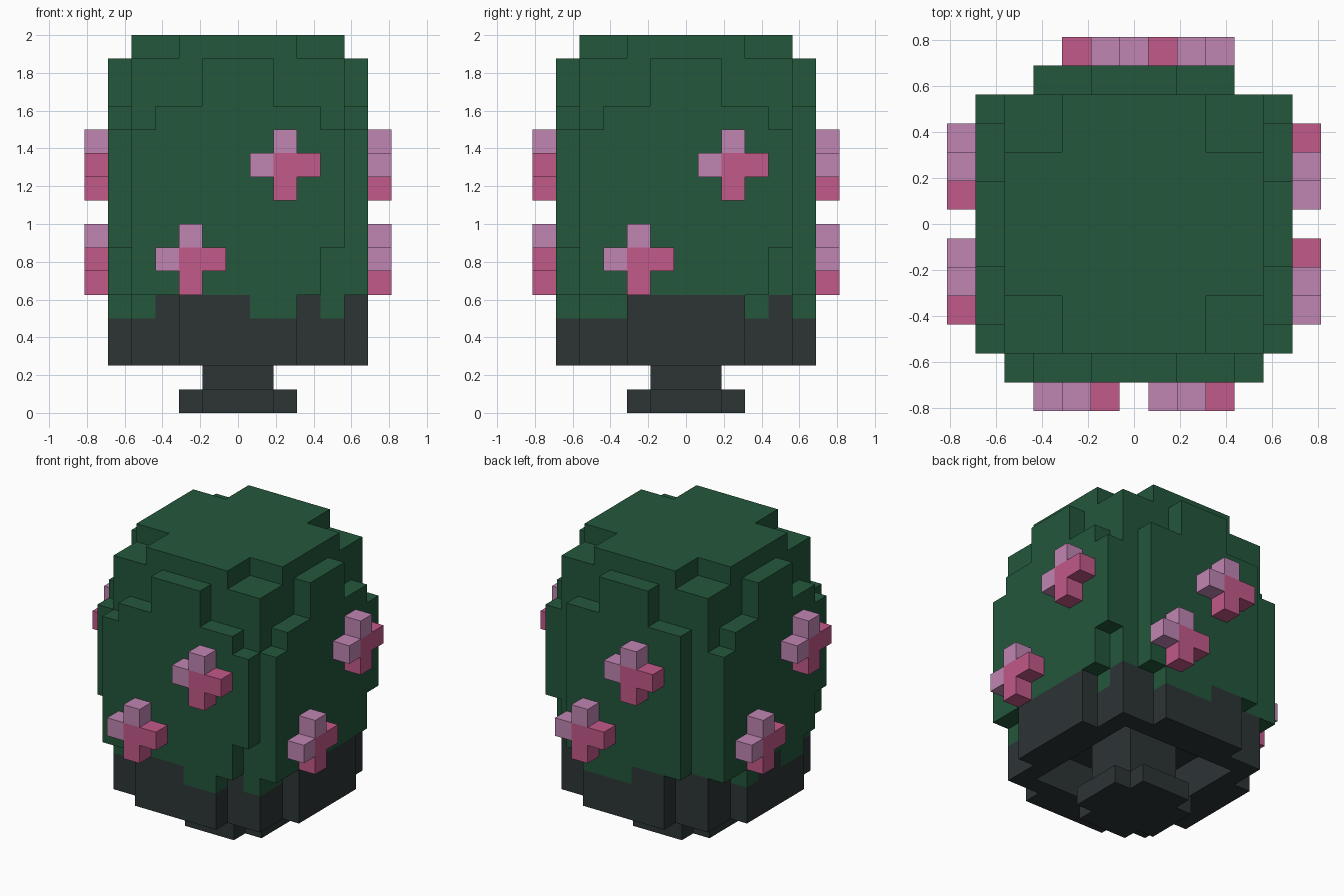
import bpy
import bmesh

if "Cube" in bpy.data.objects:
    bpy.data.objects.remove(bpy.data.objects["Cube"])

U = 0.125  # edge of one block


def material(name, rgb):
    m = bpy.data.materials.new(name)
    m.diffuse_color = (*rgb, 1.0)
    m.use_nodes = True
    m.node_tree.nodes["Principled BSDF"].inputs["Base Color"].default_value = m.diffuse_color
    return m


GREEN = material("cactus green", (0.017, 0.095, 0.045))
DARK = material("dark pot", (0.026, 0.035, 0.036))
LIGHT = material("light pink", (0.53, 0.235, 0.45))
PINK = material("deep pink", (0.54, 0.10, 0.25))

SIDES = [((1, 0, 0), [(1, -1, -1), (1, 1, -1), (1, 1, 1), (1, -1, 1)]),
         ((-1, 0, 0), [(-1, 1, -1), (-1, -1, -1), (-1, -1, 1), (-1, 1, 1)]),
         ((0, 1, 0), [(1, 1, -1), (-1, 1, -1), (-1, 1, 1), (1, 1, 1)]),
         ((0, -1, 0), [(-1, -1, -1), (1, -1, -1), (1, -1, 1), (-1, -1, 1)]),
         ((0, 0, 1), [(-1, -1, 1), (1, -1, 1), (1, 1, 1), (-1, 1, 1)]),
         ((0, 0, -1), [(-1, 1, -1), (1, 1, -1), (1, -1, -1), (-1, -1, -1)])]


def build(name, cells, mats, solid):
    """Skin a dict of block -> material index, skipping faces buried in solid."""
    bm = bmesh.new()
    for (i, j, k), mat in cells.items():
        for (a, b, c), corners in SIDES:
            if (i + a, j + b, k + c) in solid:
                continue
            f = bm.faces.new([bm.verts.new(((i + x / 2) * U, (j + y / 2) * U,
                                            (k + 0.5 + z / 2) * U))
                              for x, y, z in corners])
            f.material_index = mat
    bmesh.ops.remove_doubles(bm, verts=bm.verts, dist=0.001)
    me = bpy.data.meshes.new(name)
    bm.to_mesh(me)
    bm.free()
    for m in mats:
        me.materials.append(m)
    bpy.context.collection.objects.link(bpy.data.objects.new(name, me))


def turn(i, j, n):
    """Quarter turns about the vertical axis."""
    for _ in range(n):
        i, j = -j, i
    return i, j


def span(r):
    return range(-r, r + 1)


pot, cactus = {}, {}

# foot and stem of the pot
for i in span(2):
    for j in span(2):
        if abs(i) + abs(j) < 4:
            pot[i, j, 0] = 0
for i in span(1):
    for j in span(1):
        for k in (1, 2, 3):
            pot[i, j, k] = 0

# pot wall, open underneath, with the green dripping over the rim
drips = {(1, -5), (2, -5), (-4, -4), (4, -4), (4, -3), (4, 3),
         (0, 5), (1, 5), (2, 5), (-5, -2), (-5, -1), (-5, 2)}
plan = [(i, j) for i in span(5) for j in span(5)
        if max(abs(i), abs(j)) < 5 or min(abs(i), abs(j)) < 3]
for i, j in plan:
    if max(abs(i), abs(j)) > 3:
        pot[i, j, 2] = pot[i, j, 3] = 0
    (cactus if (i, j) in drips else pot)[i, j, 4] = 0

# cactus core and its cap with clipped corners
for i in span(4):
    for j in span(4):
        for k in range(5, 15):
            cactus[i, j, k] = 0
        if min(abs(i), abs(j)) < 3:
            cactus[i, j, 15] = 0

# raised panel on each side, stepping up to the middle
for n in range(4):
    for i in span(4):
        if n == 2 and abs(i) == 4:
            continue
        top = 15 if abs(i) < 2 else 13 if abs(i) < 4 else 12
        for k in range(7 if i == 4 else 5, top):
            cactus[(*turn(i, -5, n), k)] = 0

solid = set(pot) | set(cactus)
build("pot", pot, [DARK], solid)
build("cactus", cactus, [GREEN], solid)

# two five-block flowers on each side
petals = [(0, 0, 1), (1, 0, 1), (0, -1, 1), (-1, 0, 0), (0, 1, 0)]
for n, side in enumerate(("front", "right", "back", "left")):
    for level, ci, ck in (("lower", -2, 6), ("upper", 1 if n == 2 else 2, 10)):
        cells = {(*turn(ci + a, -6, n), ck + b): m for a, b, m in petals}
        build(f"{side}_{level}_flower", cells, [LIGHT, PINK], solid | set(cells))
